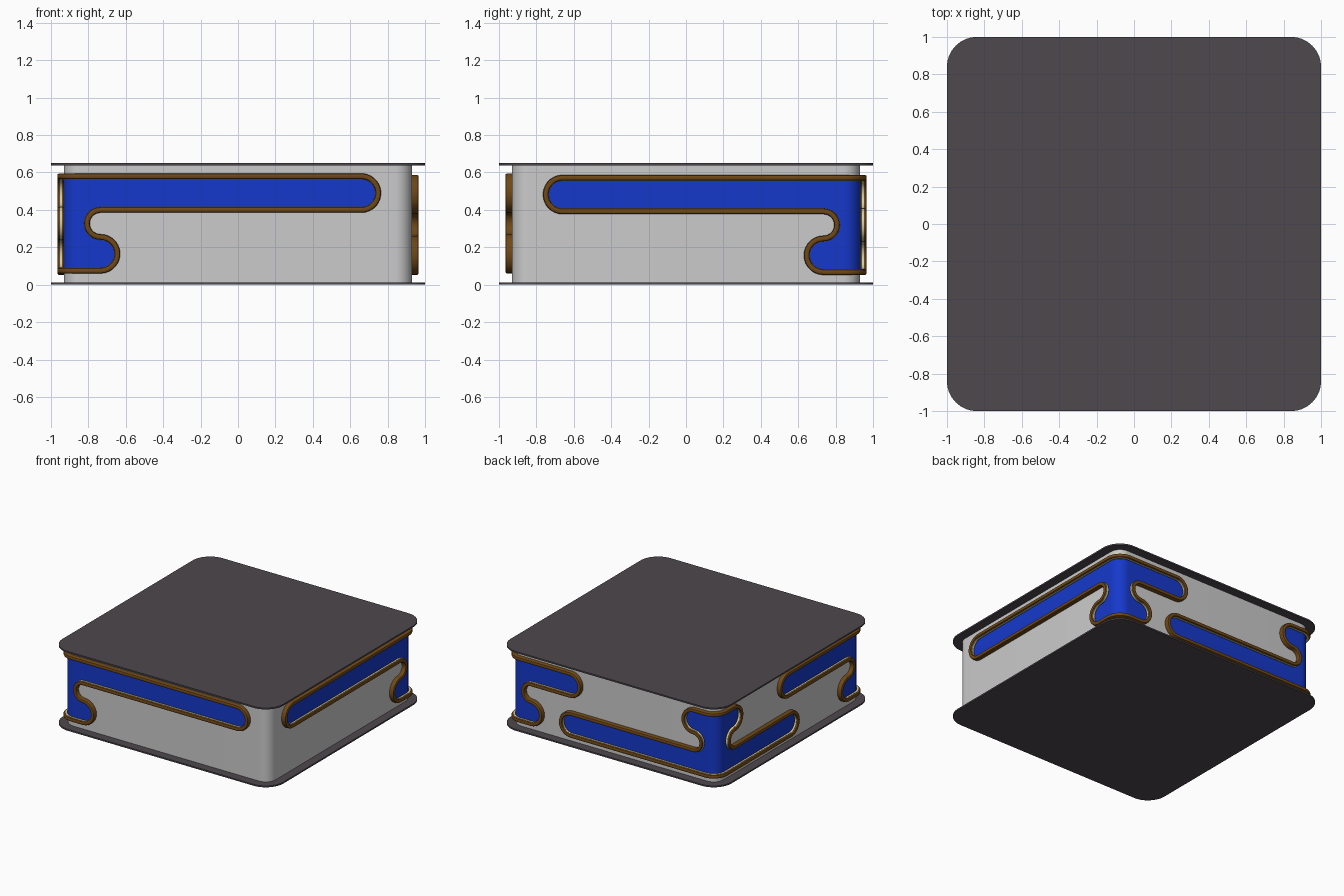
import bpy, bmesh
from math import pi, cos, sin
from mathutils import Vector, Matrix

if "Cube" in bpy.data.objects:
    bpy.data.objects.remove(bpy.data.objects["Cube"])

HALF, R = 0.93, 0.09          # body half width and corner radius
S0 = R * pi / 4               # half the arc length of a body corner
SHIFT = HALF - R + S0         # face coordinate -> distance along the wrap


def material(name, rgb):
    m = bpy.data.materials.new(name)
    m.diffuse_color = (*rgb, 1)
    m.use_nodes = True
    m.node_tree.nodes["Principled BSDF"].inputs["Base Color"].default_value = m.diffuse_color
    return m


DARK = material("charcoal", (0.075, 0.065, 0.075))
BLUE = material("blue", (0.008, 0.04, 0.6))
BROWN = material("brown", (0.16, 0.065, 0.008))
CREAM = material("cream", (0.6, 0.62, 0.42))


def finish(bm, name, mat=None):
    bmesh.ops.recalc_face_normals(bm, faces=bm.faces[:])
    me = bpy.data.meshes.new(name)
    bm.to_mesh(me)
    bm.free()
    ob = bpy.data.objects.new(name, me)
    bpy.context.collection.objects.link(ob)
    if mat:
        me.materials.append(mat)
    bpy.ops.object.select_all(action='DESELECT')
    ob.select_set(True)
    bpy.context.view_layer.objects.active = ob
    bpy.ops.object.shade_smooth_by_angle(angle=0.6)


def arc(cx, cy, r, a0, a1, n=14):
    return [(cx + r * cos(a0 + (a1 - a0) * i / n), cy + r * sin(a0 + (a1 - a0) * i / n))
            for i in range(n + 1)]


def rounded_slab(name, half, r, z0, z1, mat=None):
    bm = bmesh.new()
    c = half - r
    pts = []
    for k, (sx, sy) in enumerate([(1, 1), (-1, 1), (-1, -1), (1, -1)]):
        pts += arc(sx * c, sy * c, r, k * pi / 2, (k + 1) * pi / 2)
    face = bm.faces.new([bm.verts.new((x, y, z0)) for x, y in pts])
    ext = bmesh.ops.extrude_face_region(bm, geom=[face])["geom"]
    bmesh.ops.translate(bm, vec=(0, 0, z1 - z0),
                        verts=[v for v in ext if isinstance(v, bmesh.types.BMVert)])
    finish(bm, name, mat)


def half_outline(end):
    """One side of a corner panel: lobe, notch, then the long bar, as (s, z)."""
    lobe, bar = SHIFT - 0.735, SHIFT + end - 0.105
    bend = [S0 * i / 5 for i in range(6)]
    return ([(s, 0.075) for s in bend]
            + arc(lobe, 0.165, 0.09, -pi / 2, pi / 2)
            + arc(lobe, 0.3275, 0.0725, -pi / 2, -3 * pi / 2)[1:]
            + arc(bar, 0.49, 0.09, -pi / 2, pi / 2)
            + [(s, 0.58) for s in reversed(bend)])


def wrapper(turn, flip, dz):
    """Map (along, height, depth) onto the body around one corner."""
    rot = Matrix.Rotation(turn, 3, 'Z')

    def wrap(p):
        s, z, d = p
        k = max(-S0, min(S0, s))
        a = 1.25 * pi + k / R
        x = R - HALF + (R + d) * cos(a) - (s - k) * sin(a)
        y = R - HALF + (R + d) * sin(a) + (s - k) * cos(a)
        return rot @ Vector((x, y, (0.647 - z if flip else z) + dz))
    return wrap


def sweep(name, loop, section, wrap, mat):
    """Carry a (side, depth) cross-section round a closed outline."""
    bm = bmesh.new()
    n, m = len(loop), len(section)
    rings = []
    for i, (s, z) in enumerate(loop):
        t = Vector(loop[(i + 1) % n]) - Vector(loop[i - 1])
        t.normalize()
        rings.append([bm.verts.new(wrap((s + t.y * w, z - t.x * w, d))) for w, d in section])
    for i in range(n):
        a, b = rings[i], rings[(i + 1) % n]
        for j in range(m):
            bm.faces.new((a[j], a[(j + 1) % m], b[(j + 1) % m], b[j]))
    finish(bm, name, mat)


def panel(name, loop, wrap):
    bm = bmesh.new()
    face = bm.faces.new([bm.verts.new((s, z, -0.01)) for s, z in loop])
    # cuts that let the panel bend round the corner
    for i in range(-5, 6):
        bmesh.ops.bisect_plane(bm, geom=bm.verts[:] + bm.edges[:] + bm.faces[:], dist=1e-5,
                               plane_co=(S0 * i / 5, 0, 0), plane_no=(1, 0, 0))
    ext = bmesh.ops.extrude_face_region(bm, geom=bm.faces[:])["geom"]
    for v in ext:
        if isinstance(v, bmesh.types.BMVert):
            v.co.z = 0.004
    for v in bm.verts:
        v.co = wrap(v.co)
    finish(bm, name, BLUE)


# Body and cover plates
rounded_slab("body", HALF, R, 0.01, 0.642)
rounded_slab("bottom_plate", 1.0, 0.16, 0.0, 0.012, DARK)
rounded_slab("top_plate", 1.0, 0.16, 0.638, 0.65, DARK)

# Trim cross-sections: softened strip, and a thin pale line on its inner side
TRIM = [(-0.015, -0.005), (-0.015, 0.026), (-0.012, 0.033), (-0.006, 0.036),
        (0.006, 0.036), (0.012, 0.033), (0.015, 0.026), (0.015, -0.005)]
LINE = [(-0.012, 0.010), (-0.017, 0.010), (-0.017, 0.022), (-0.012, 0.022)]

# Corner panels: name, turn, upside down, height shift, bar ends on either face
for corner, turn, flip, dz, pos, neg in [
        ("front_left", 0, False, 0, 0.765, 0.15),
        ("back_right", pi, False, -0.008, -0.28, 0.765),
        ("back_left", -pi / 2, True, 0, 0.10, 0.48)]:
    wrap = wrapper(turn, flip, dz)
    loop = half_outline(pos) + [(-s, z) for s, z in reversed(half_outline(neg))][1:-1]
    panel(corner + "_panel", loop, wrap)
    sweep(corner + "_trim", loop, TRIM, wrap, BROWN)
    sweep(corner + "_trim_line", loop, LINE, wrap, CREAM)
